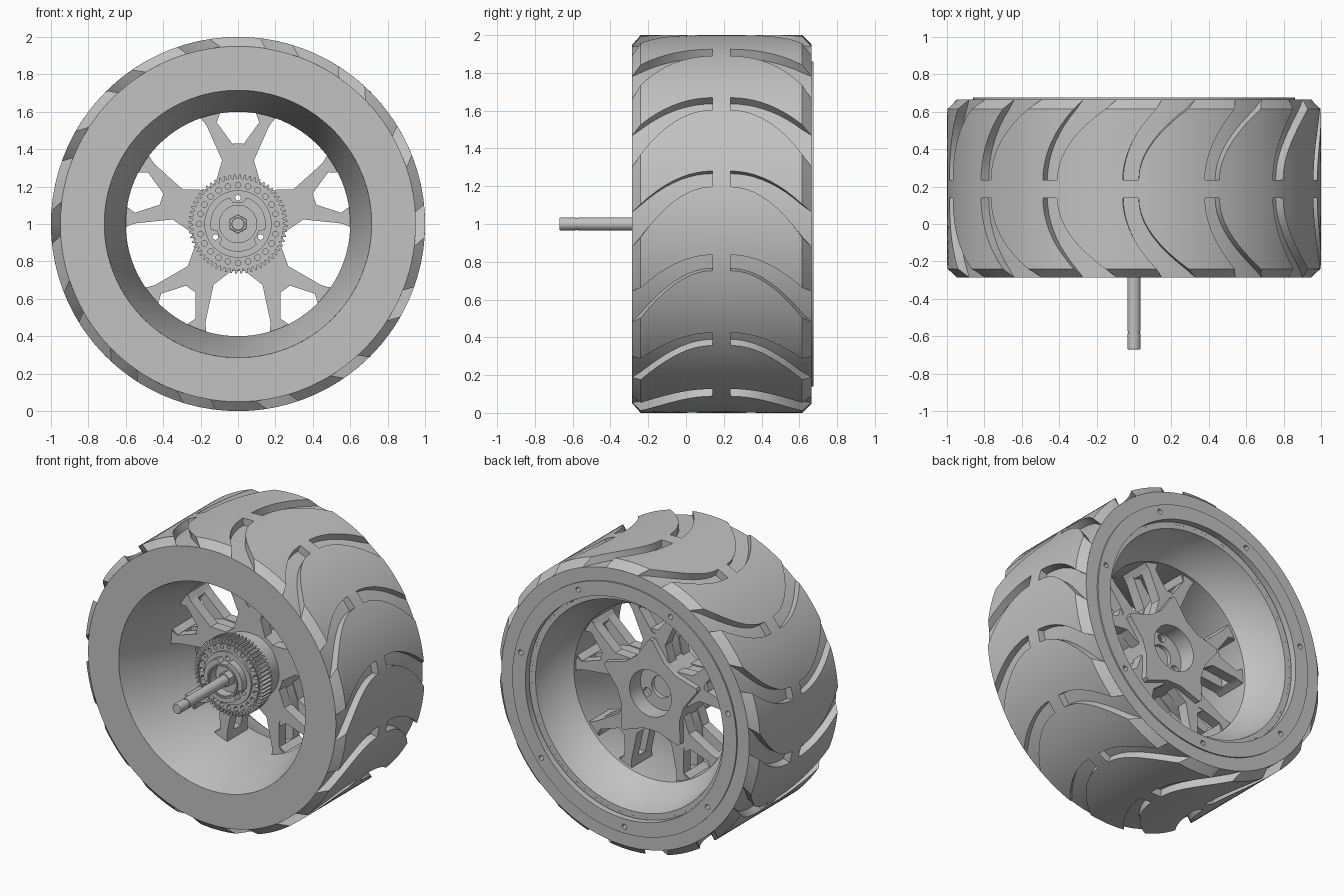
import bpy, bmesh
from math import sin, cos, pi, radians, hypot, atan2

if "Cube" in bpy.data.objects:
    bpy.data.objects.remove(bpy.data.objects["Cube"])

grey = bpy.data.materials.new("plain_grey")
grey.use_nodes = True
colour = (0.54, 0.54, 0.54, 1)
grey.diffuse_color = colour
grey.node_tree.nodes["Principled BSDF"].inputs["Base Color"].default_value = colour
parts = []


def add_part(name, mesh):
    mesh.name = name
    mesh.materials.clear()
    mesh.materials.append(grey)
    ob = bpy.data.objects.new(name, mesh)
    ob.location.z = 1
    bpy.context.collection.objects.link(ob)
    parts.append(ob)


def from_bmesh(name, bm):
    bmesh.ops.remove_doubles(bm, verts=bm.verts, dist=1e-5)
    mesh = bpy.data.meshes.new(name)
    bm.to_mesh(mesh)
    bm.free()
    add_part(name, mesh)


def lathe(name, profile, segs=96):
    """Spin (y, radius) points about the wheel axis."""
    bm = bmesh.new()
    rings = [[bm.verts.new((r * sin(2 * pi * i / segs), y, r * cos(2 * pi * i / segs)))
              for y, r in profile] for i in range(segs)]
    for i in range(segs):
        a, b = rings[i], rings[(i + 1) % segs]
        for k in range(len(profile) - 1):
            bm.faces.new((a[k], a[k + 1], b[k + 1], b[k]))
    from_bmesh(name, bm)


def plate(name, outlines, y0, y1):
    """Extrude closed (x, z) outlines along the axis; nested ones become holes."""
    cu = bpy.data.curves.new(name, "CURVE")
    cu.dimensions, cu.fill_mode = "2D", "BOTH"
    cu.extrude = (y1 - y0) / 2
    for pts in outlines:
        sp = cu.splines.new("POLY")
        sp.points.add(len(pts) - 1)
        for p, (x, z) in zip(sp.points, pts):
            p.co = (x, z, 0, 1)
        sp.use_cyclic_u = True
    tmp = bpy.data.objects.new(name + "_curve", cu)
    bpy.context.collection.objects.link(tmp)
    deps = bpy.context.evaluated_depsgraph_get()
    mesh = bpy.data.meshes.new_from_object(tmp.evaluated_get(deps))
    bpy.data.objects.remove(tmp)
    for v in mesh.vertices:
        x, z, d = v.co
        v.co = (x, (y0 + y1) / 2 - d, z)
    add_part(name, mesh)


def polar(r, a):
    return (r * cos(a), r * sin(a))


def circle(r, n=64, centre=(0, 0)):
    return [(centre[0] + r * cos(2 * pi * i / n), centre[1] + r * sin(2 * pi * i / n))
            for i in range(n)]


def hole_ring(count, ring_r, hole_r, start=pi / 2, n=12):
    return [circle(hole_r, n, polar(ring_r, start + 2 * pi * i / count)) for i in range(count)]


def turned(pts, a):
    return [polar(hypot(x, z), atan2(z, x) + a) for x, z in pts]


def mirrored(pts):
    return pts + [(-x, z) for x, z in reversed(pts)]


def five(pts):
    return [turned(pts, 2 * pi * i / 5) for i in range(5)]


# Tread: swept grooves on both halves of a grid, lugs raised from the groove floor
FLOOR, CROWN, FRONT, BACK = 0.95, 1.0, -0.285, 0.665
PITCH, GROOVE, LUG, STEPS = 2 * pi / 14, 3, 8, 9
rows = [(BACK, 1.1)]
rows += [(0.235 + 0.38 * t / STEPS, t / STEPS) for t in range(STEPS, -1, -1)]
rows += [(0.14 - 0.38 * t / STEPS, t / STEPS) for t in range(STEPS + 1)]
rows += [(FRONT, 1.1)]


def column_angle(j, t):
    left, right = -0.06 + 0.18 * t * t, 0.025 + 0.27 * t * t
    k, c = divmod(j, GROOVE + LUG)
    if c < GROOVE:
        a = left + (right - left) * c / GROOVE
    else:
        a = right + (left + PITCH - right) * (c - GROOVE) / LUG
    return a + k * PITCH


bm = bmesh.new()
cols = 14 * (GROOVE + LUG)
grid = []
for j in range(cols):
    angles = [(y, column_angle(j, t)) for y, t in rows]
    grid.append([bm.verts.new((FLOOR * sin(a), y, FLOOR * cos(a))) for y, a in angles])
raised = []
for j in range(cols):
    a, b = grid[j], grid[(j + 1) % cols]
    for k in range(len(rows) - 1):
        f = bm.faces.new((a[k], a[k + 1], b[k + 1], b[k]))
        if k == STEPS + 1 or j % (GROOVE + LUG) >= GROOVE:
            raised.append(f)
ext = bmesh.ops.extrude_face_region(bm, geom=raised)["geom"]
for v in ext:
    if isinstance(v, bmesh.types.BMVert) and FRONT + 0.01 < v.co.y < BACK - 0.01:
        v.co.x *= CROWN / FLOOR
        v.co.z *= CROWN / FLOOR
from_bmesh("tyre_tread", bm)

# Sidewalls, rim barrel and bolted retaining ring
lathe("tyre_front_wall", [(FRONT, FLOOR), (FRONT, 0.715)], 154)
lathe("tyre_back_wall", [(0.62, 0.75), (0.62, 0.858), (BACK, 0.858), (BACK, FLOOR)], 154)
lathe("rim_barrel", [(FRONT, 0.715), (0.10, 0.60), (0.37, 0.60), (0.46, 0.68),
                     (0.62, 0.72), (0.62, 0.75)])
plate("retaining_ring", [circle(0.86, 128), circle(0.76, 128)]
      + hole_ring(7, 0.815, 0.018, -pi / 2), 0.63, 0.675)

# Forked spokes: front and back flanges joined by solid feet at the rim
fork = mirrored([(0.12, 0.22), (0.085, 0.34), (0.165, 0.52), (0.185, 0.55), (0.21, 0.575),
                 (0.09, 0.605), (0.112, 0.575), (0.115, 0.545), (0.02, 0.415), (0.008, 0.403)])
plate("spoke_front_flanges", five(fork), 0.125, 0.2)
plate("spoke_back_flanges", five(fork), 0.275, 0.35)
foot = [(0.209, 0.575), (0.165, 0.525), (0.113, 0.545), (0.092, 0.604)]
feet = five(foot) + five([(-x, z) for x, z in foot])
plate("spoke_feet", feet, 0.13, 0.345)

# Star hub with a bored back and through bolt holes
bore = circle(0.16, 48)
bolts = hole_ring(3, 0.14, 0.015)


def star(tip):
    pts = []
    for i in range(5):
        pts += turned([(0.105, 0.235)] + tip + [(-0.105, 0.235)], 2 * pi * i / 5)
    return pts


plate("hub_body", [star([(0.08, 0.34), (0.025, 0.43), (-0.025, 0.43), (-0.08, 0.34)]), bore],
      0.13, 0.345)
plate("hub_star_cap", [star([(0.012, 0.37), (-0.012, 0.37)]), bore], 0.34, 0.39)
plate("hub_bore_floor", [circle(0.17, 48), circle(0.075, 32)]
      + hole_ring(3, 0.125, 0.03), 0.24, 0.27)
plate("hub_neck", [circle(0.225)] + bolts, -0.01, 0.2)

# Drive gear with a ring of lightening holes
teeth = 60
gear = []
for i in range(teeth):
    for frac, r in ((0, 0.243), (0.3, 0.243), (0.45, 0.265), (0.8, 0.265)):
        gear.append(polar(r, 2 * pi * (i + frac) / teeth))
plate("gear", [gear] + hole_ring(24, 0.208, 0.015) + bolts, -0.1, 0.0)
plate("gear_rim_lip", [circle(0.237), circle(0.228)], -0.108, -0.09)
plate("gear_face_step", [circle(0.18), circle(0.1)] + bolts, -0.115, -0.09)

# Notched collar, the nut and the axle
collar = []
for i in range(72):
    a = pi / 2 + 2 * pi * (i + 0.5) / 72
    near = abs((i + 0.5 + 12) % 24 - 12) < 3
    collar.append(polar(0.118 if near else 0.148, a))
plate("collar", [collar, circle(0.1, 48)], -0.165, -0.1)
plate("collar_flange", [circle(0.116, 48), circle(0.106, 48)], -0.173, -0.15)
lathe("axle_nut", [(-0.05, 0), (-0.05, 0.052), (-0.145, 0.052), (-0.15, 0.048), (-0.15, 0)], 6)
lathe("axle", [(0.1, 0), (0.1, 0.035), (-0.575, 0.035), (-0.575, 0.031), (-0.585, 0.031),
               (-0.585, 0.035), (-0.665, 0.035), (-0.67, 0.032), (-0.67, 0)], 32)

# Smooth round surfaces, keep the machined edges crisp
bpy.ops.object.select_all(action="DESELECT")
for ob in parts:
    ob.select_set(True)
bpy.context.view_layer.objects.active = parts[0]
bpy.ops.object.shade_smooth_by_angle(angle=radians(30))
